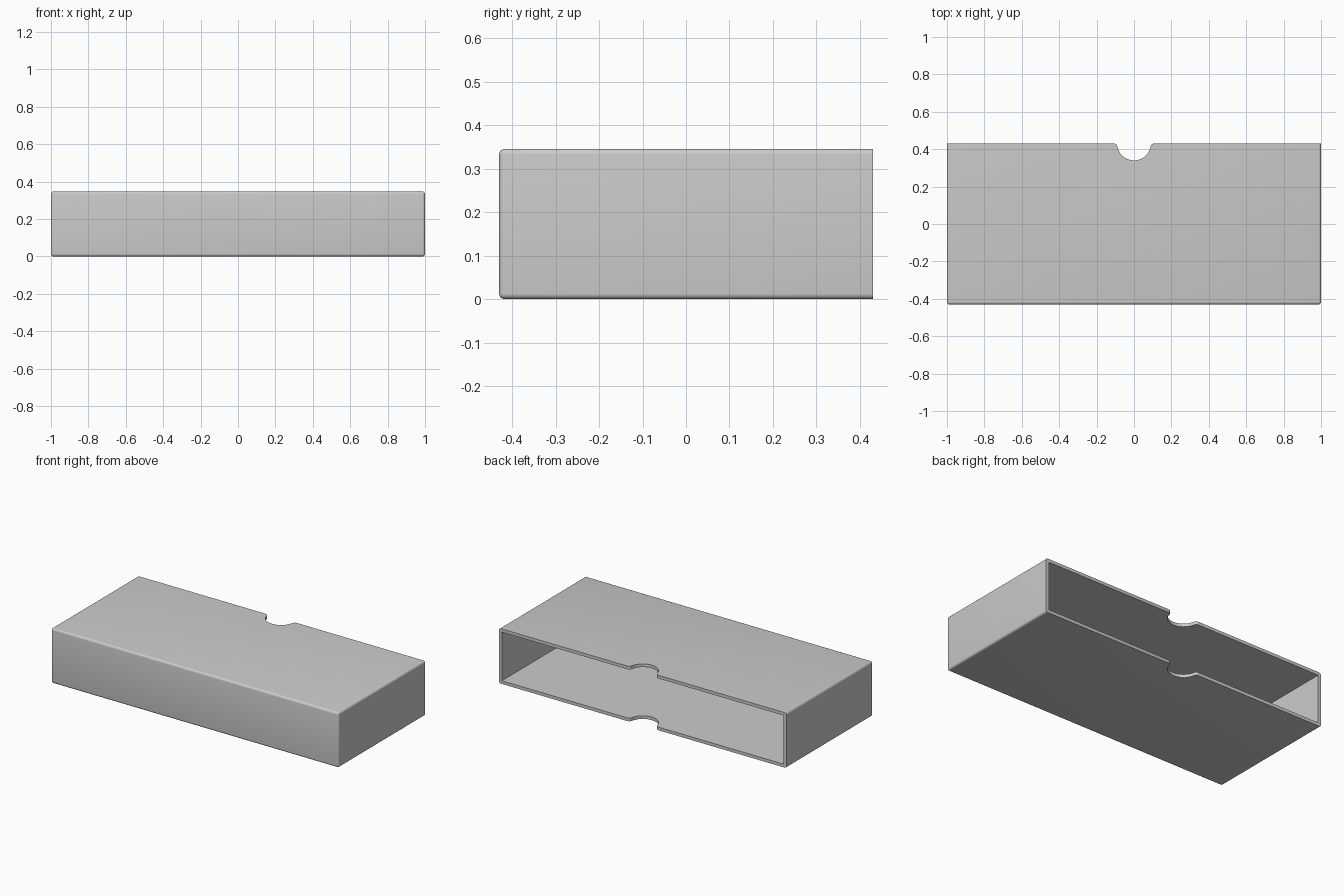
import bpy, bmesh
from math import pi, sin, cos, sqrt, atan2

cube = bpy.data.objects.get("Cube")
if cube:
    bpy.data.objects.remove(cube, do_unlink=True)

HALF_W, HALF_D, HEIGHT = 1.0, 0.43, 0.346
WALL, ROUND = 0.02, 0.013
NOTCH_R, LIP_R = 0.09, 0.02

grey = bpy.data.materials.new("plain grey")
grey.use_nodes = True
colour = (0.6, 0.6, 0.6, 1)
grey.diffuse_color = colour
grey.node_tree.nodes["Principled BSDF"].inputs["Base Color"].default_value = colour


def to_object(name, bm):
    bmesh.ops.recalc_face_normals(bm, faces=bm.faces)
    mesh = bpy.data.meshes.new(name)
    bm.to_mesh(mesh)
    bm.free()
    mesh.materials.append(grey)
    obj = bpy.data.objects.new(name, mesh)
    bpy.context.collection.objects.link(obj)
    return obj


def box(low, high):
    bm = bmesh.new()
    bmesh.ops.create_cube(bm, size=1)
    for v in bm.verts:
        v.co = [lo + (c + 0.5) * (hi - lo) for c, lo, hi in zip(v.co, low, high)]
    return bm


def arc(cx, cy, r, start, end, steps):
    angles = [start + (end - start) * i / steps for i in range(steps + 1)]
    return [(cx + r * cos(a), cy + r * sin(a)) for a in angles]


# Sleeve body: every edge rounded except those of the open back
bm = box((-HALF_W, -HALF_D, 0), (HALF_W, HALF_D, HEIGHT))
edges = [e for e in bm.edges if any(v.co.y < 0 for v in e.verts)]
bmesh.ops.bevel(bm, geom=edges, offset=ROUND, segments=5, profile=0.5, affect="EDGES")
sleeve = to_object("sleeve", bm)

# Cavity, open at the back
cavity = to_object("cavity_cutter", box(
    (WALL - HALF_W, WALL - HALF_D, WALL),
    (HALF_W - WALL, HALF_D + 0.1, HEIGHT - WALL)))

# Thumb notch: round cut with rounded lips, through both large walls
lip_x = sqrt((NOTCH_R + LIP_R) ** 2 - LIP_R ** 2)
lip_y = HALF_D - LIP_R
tilt = atan2(LIP_R, lip_x)
right_lip = arc(lip_x, lip_y, LIP_R, pi / 2, pi - tilt, 8)
bowl = arc(0, HALF_D, NOTCH_R, -tilt, tilt - pi, 32)
left_lip = [(-x, y) for x, y in reversed(right_lip)]
outline = ([(lip_x, HALF_D + 0.1)] + right_lip + bowl[1:-1] + left_lip
           + [(-lip_x, HALF_D + 0.1)])
bm = bmesh.new()
base = bm.faces.new([bm.verts.new((x, y, -0.1)) for x, y in outline])
new = bmesh.ops.extrude_face_region(bm, geom=[base])["geom"]
bmesh.ops.translate(bm, vec=(0, 0, HEIGHT + 0.2),
                    verts=[g for g in new if isinstance(g, bmesh.types.BMVert)])
notch = to_object("notch_cutter", bm)

# Cut the openings, then remove the cutters
bpy.ops.object.select_all(action="DESELECT")
sleeve.select_set(True)
bpy.context.view_layer.objects.active = sleeve
for cutter in (cavity, notch):
    cutter.hide_render = True
    mod = sleeve.modifiers.new(cutter.name, "BOOLEAN")
    mod.operation = "DIFFERENCE"
    mod.solver = "EXACT"
    mod.object = cutter
    bpy.ops.object.modifier_apply(modifier=mod.name)
    bpy.data.objects.remove(cutter, do_unlink=True)

bpy.ops.object.shade_smooth_by_angle(angle=pi / 6)
